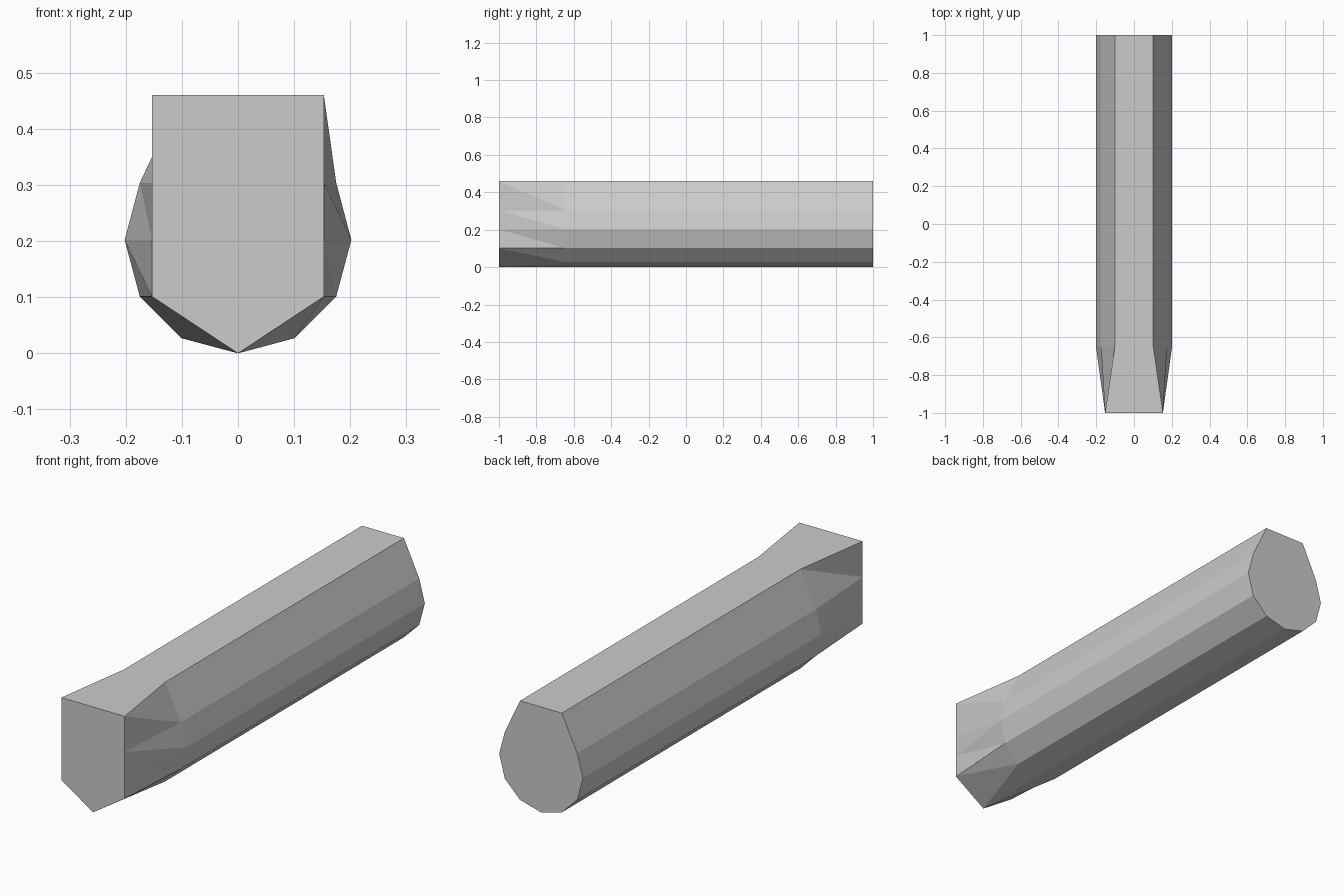
import bpy, bmesh

if "Cube" in bpy.data.objects:
    bpy.data.objects.remove(bpy.data.objects["Cube"])

# Half profiles, bottom to top: the twelve-sided shaft and the blocky front end
shaft = [(0.101, 0.027), (0.175, 0.101), (0.202, 0.202), (0.175, 0.304), (0.101, 0.46)]
front = [(0.153, 0.101), (0.153, 0.202), (0.153, 0.304), (0.153, 0.46)]


def full(half):
    # Mirror a half profile into a loop starting at the bottom keel
    return [(0, 0)] + half + [(-x, z) for x, z in reversed(half)]


bm = bmesh.new()


def ring(half, y):
    return [bm.verts.new((x, y, z)) for x, z in full(half)]


tip = ring(front, -1.0)
neck = ring(shaft, -0.645)
back = ring(shaft, 1.0)

# End caps
bm.faces.new(tip)
bm.faces.new(back[::-1])

# Straight shaft
n = len(neck)
for i in range(n):
    j = (i + 1) % n
    bm.faces.new((neck[i], back[i], back[j], neck[j]))

# Faceted transition: each neck corner is matched to a front corner
match = [0, 0, 1, 2, 3, 4, 5, 6, 7, 8, 0]
for i in range(n):
    j = (i + 1) % n
    a, b = tip[match[i]], tip[match[j]]
    if i == 1:
        # lower right: diagonal from the front corner down to the neck
        bm.faces.new((a, neck[i], b))
        bm.faces.new((b, neck[i], neck[j]))
    elif a is b:
        bm.faces.new((a, neck[i], neck[j]))
    elif i == n - 2:
        # lower left: diagonal from the keel up to the neck
        bm.faces.new((a, neck[i], b))
        bm.faces.new((b, neck[i], neck[j]))
    elif i == 5:
        # flat top
        bm.faces.new((a, neck[i], neck[j], b))
    else:
        bm.faces.new((b, neck[i], neck[j]))
        bm.faces.new((a, neck[i], b))

bmesh.ops.recalc_face_normals(bm, faces=bm.faces)
mesh = bpy.data.meshes.new("faceted_beam")
bm.to_mesh(mesh)
bm.free()
obj = bpy.data.objects.new("faceted_beam", mesh)
bpy.context.collection.objects.link(obj)
